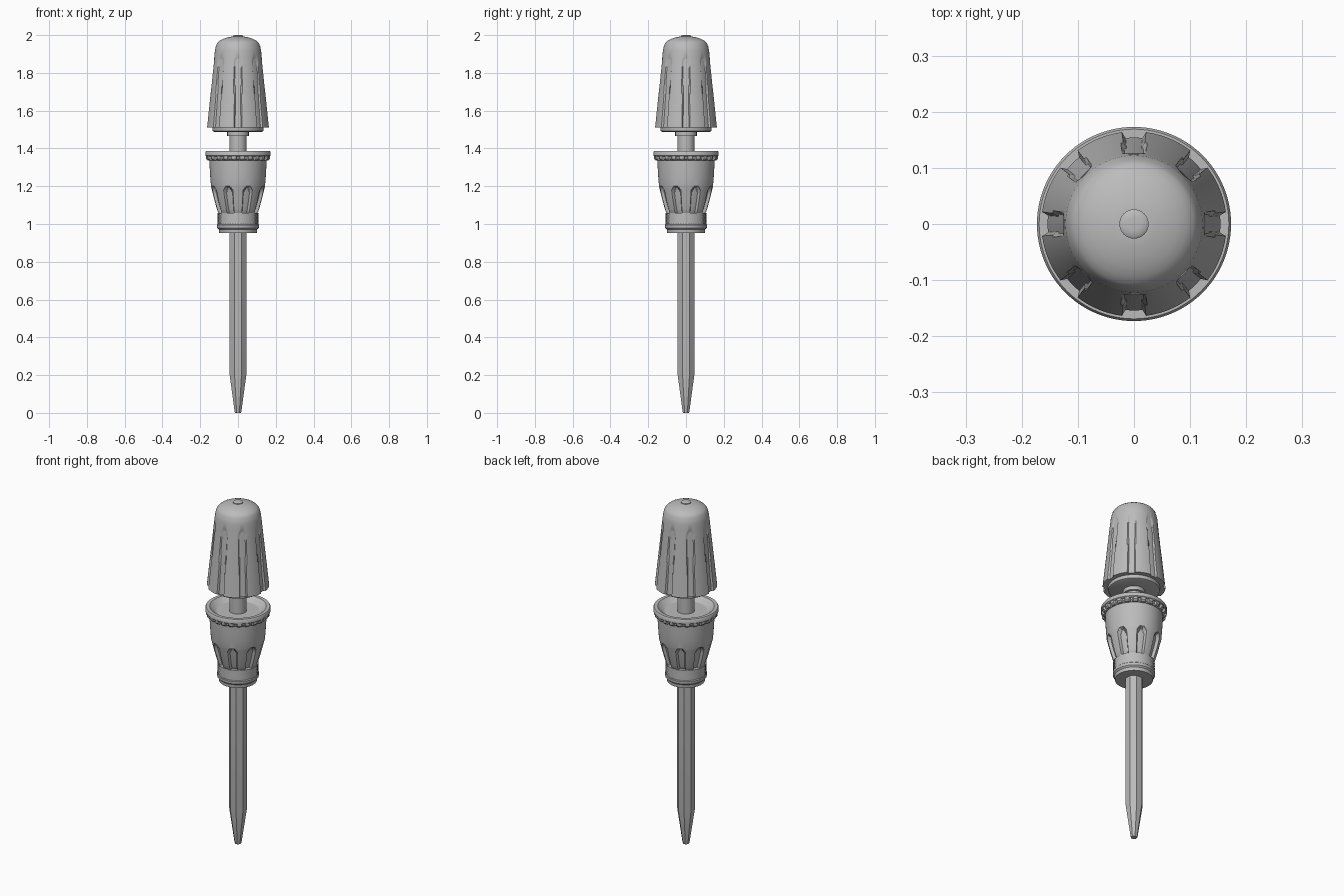
import bpy, bmesh, math

if "Cube" in bpy.data.objects:
    bpy.data.objects.remove(bpy.data.objects["Cube"])

grey = bpy.data.materials.new("plain grey")
grey.diffuse_color = (0.5, 0.5, 0.5, 1)
grey.use_nodes = True
grey.node_tree.nodes["Principled BSDF"].inputs["Base Color"].default_value = grey.diffuse_color
TAU = math.tau


def lathe(name, profile, n, shape=None, start=0.0, angle=35):
    """Spin an (r, z) profile; shape(r, z, angle) may alter the radius."""
    bm = bmesh.new()
    rings = []
    for r, z in profile:
        ring = []
        for i in range(n):
            a = start + TAU * i / n
            q = shape(r, z, a) if shape else r
            ring.append(bm.verts.new((q * math.cos(a), q * math.sin(a), z)))
        rings.append(ring)
    for lo, hi in zip(rings, rings[1:]):
        for i in range(n):
            j = (i + 1) % n
            bm.faces.new((lo[i], lo[j], hi[j], hi[i]))
    bm.faces.new(rings[0][::-1])
    bm.faces.new(rings[-1])
    bmesh.ops.recalc_face_normals(bm, faces=bm.faces)
    me = bpy.data.meshes.new(name)
    bm.to_mesh(me)
    bm.free()
    me.materials.append(grey)
    ob = bpy.data.objects.new(name, me)
    bpy.context.collection.objects.link(ob)
    bpy.ops.object.select_all(action='DESELECT')
    ob.select_set(True)
    bpy.context.view_layer.objects.active = ob
    bpy.ops.object.shade_smooth_by_angle(angle=math.radians(angle))
    return ob


def off_axis(a, count, phase=0.0):
    """Angle to the nearest of `count` evenly spaced directions."""
    step = TAU / count
    return abs((a - phase + step / 2) % step - step / 2)


def line(r0, z0, r1, z1, steps):
    return [(r0 + (r1 - r0) * i / steps, z0 + (z1 - z0) * i / steps) for i in range(steps + 1)]


# Octagonal stake with tapered point
k = 1 / math.cos(math.pi / 8)
lathe("stake", [(0.016 * k, 0), (0.018 * k, 0.008), (0.044 * k, 0.2), (0.044 * k, 0.97)],
      8, start=math.pi / 8, angle=15)

# Lower socket ring
lathe("socket_ring", [(0.1, 0.953), (0.102, 0.972), (0.11, 0.98), (0.111, 0.995), (0.1, 1.005)], 64)

# Knurled grip ring: staggered diamonds
def knurl(r, z, a):
    row = round((z - 0.99) / 0.0085)
    i = round(a / TAU * 96)
    return r - (0.004 if (row + i) % 2 else 0)
lathe("knurled_ring", line(0.109, 0.99, 0.109, 1.058, 8), 96, knurl, angle=20)

# Fluted cup with a dished top
def cup_flutes(r, z, a):
    if z > 1.195 or z < 1.05 or r < 0.09:
        return r
    half = 0.19 * min(1, math.sqrt(max(0, (1.195 - z) / 0.03)))
    return r - (0.016 if off_axis(a, 8, math.pi / 8) < half else 0)
cup = [(0.098, 1.05), (0.106, 1.062), (0.112, 1.08), (0.119, 1.105), (0.126, 1.13),
       (0.132, 1.155), (0.136, 1.172), (0.139, 1.183), (0.141, 1.192), (0.143, 1.2),
       (0.147, 1.25), (0.15, 1.3), (0.151, 1.35)]
lathe("cup", cup, 128, cup_flutes)

# Collar rim with the shallow dish
lathe("collar", [(0.145, 1.357), (0.168, 1.357), (0.173, 1.362), (0.173, 1.38), (0.169, 1.386),
                 (0.15, 1.386), (0.143, 1.38), (0.12, 1.362), (0.08, 1.348), (0.02, 1.345)], 96)

# Toothed ring below the rim
def teeth(r, z, a):
    return r - (0.009 if r > 0.16 and off_axis(a, 24) < 0.05 else 0)
lathe("collar_teeth", [(0.148, 1.335), (0.162, 1.337), (0.17, 1.345), (0.17, 1.36)], 192, teeth)

# Neck
lathe("neck", [(0.046, 1.34), (0.046, 1.465), (0.057, 1.467), (0.057, 1.5)], 48)

# Fluted cap with domed top
def cap_grooves(r, z, a):
    if z > 1.885 or z < 1.505 or r < 0.12:
        return r
    t = (1.885 - z) / 0.375
    half = math.asin(0.019 / r) * min(1, math.sqrt(t / 0.06))
    return r - ((0.004 + 0.007 * t) if off_axis(a, 8) <= half else 0)
cap = [(0.1, 1.512), (0.165, 1.51)] + line(0.164, 1.52, 0.1285, 1.86, 8)
cap += [(0.1275, 1.87), (0.1265, 1.878), (0.1258, 1.886), (0.122, 1.92), (0.118, 1.938)]
cap += [(0.116 * math.cos(t), 1.942 + 0.052 * math.sin(t))
        for t in [math.radians(d) for d in (0, 12, 24, 36, 48, 60, 70, 76)]]
lathe("cap", cap, 192, cap_grooves)

# Lip under the cap
lathe("cap_lip", [(0.125, 1.488), (0.134, 1.492), (0.136, 1.515)], 64)

# Small button on top
lathe("top_button", [(0.026, 1.985), (0.026, 1.996), (0.022, 1.999), (0.012, 2.0)], 32)
